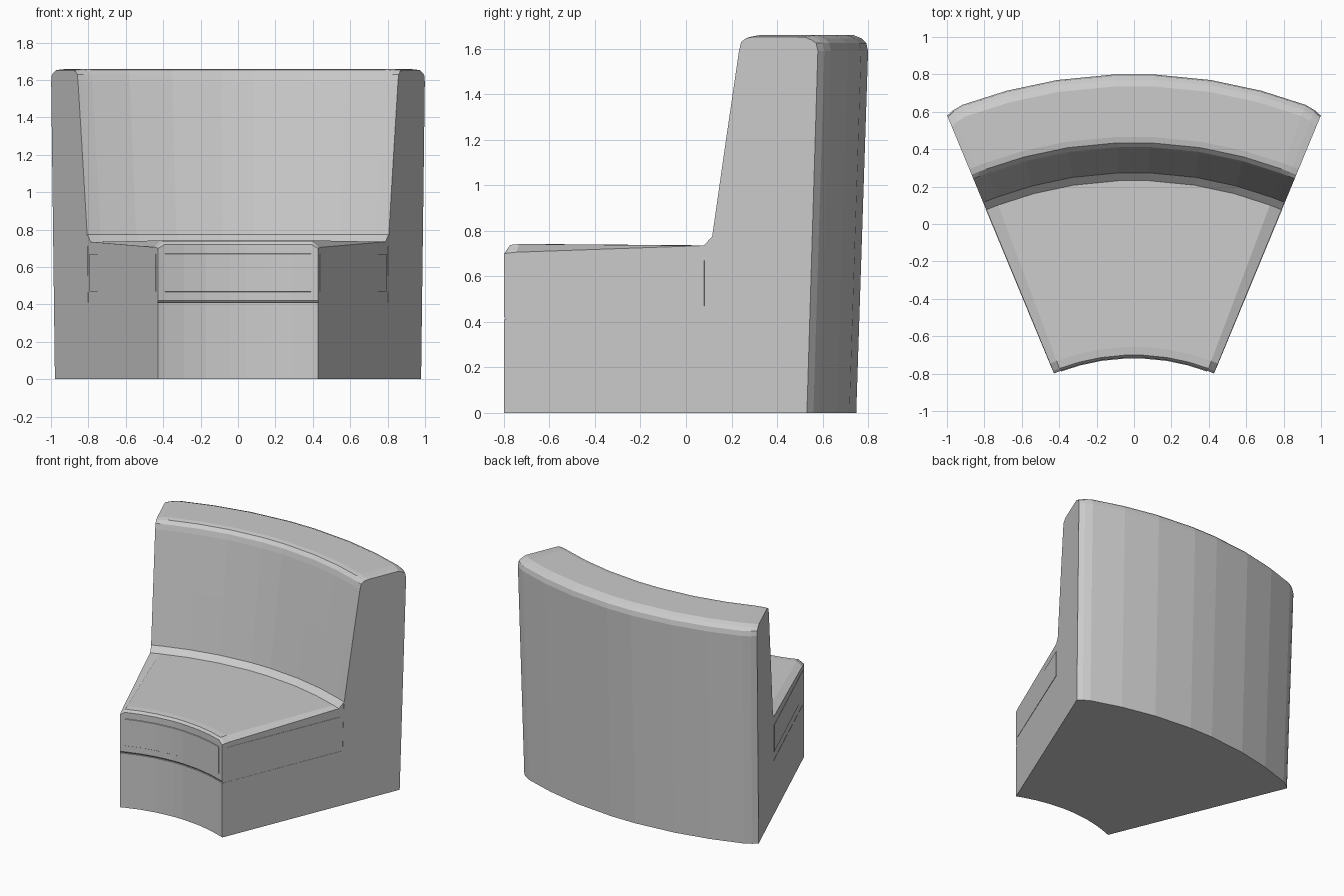
import bpy, bmesh
from math import sin, cos, radians

if "Cube" in bpy.data.objects:
    bpy.data.objects.remove(bpy.data.objects["Cube"])

CENTRE_Y = -1.832  # common centre of all the arcs


def sweep(name, angles, profile):
    """Sweep a closed (radius, height) profile around the arc; profile depends on angle."""
    bm = bmesh.new()
    rings = []
    for a in angles:
        t = radians(a)
        rings.append([bm.verts.new((r * sin(t), CENTRE_Y + r * cos(t), z))
                      for r, z in profile(a)])
    n = len(rings[0])
    for p, q in zip(rings, rings[1:]):
        for i in range(n):
            j = (i + 1) % n
            bm.faces.new((p[i], p[j], q[j], q[i]))
    bm.faces.new(rings[0])
    bm.faces.new(rings[-1][::-1])
    bmesh.ops.recalc_face_normals(bm, faces=bm.faces)
    mesh = bpy.data.meshes.new(name)
    bm.to_mesh(mesh)
    bm.free()
    obj = bpy.data.objects.new(name, mesh)
    bpy.context.collection.objects.link(obj)
    return obj


def mirrored(half):
    return [-a for a in reversed(half)] + half


# Base and backrest: one L-shaped shell, back corners and top eased at the ends
def body_profile(a):
    edge = max(0.0, (abs(a) - 21.0) / 1.5)
    b = 0.024 * edge ** 1.0 if abs(a) > 21 else 0.0
    top = 1.66 - 0.008 * edge
    return [(1.118, 0), (1.118, 0.41), (2.095, 0.41), (2.105, 0.76),
            (2.17, 1.18), (2.235, 1.59), (2.245, 1.63), (2.268, top - 0.006),
            (2.30, top), (2.57 - b, top), (2.605 - b, top - 0.014),
            (2.626 - b, 1.625), (2.634 - b, 1.59), (2.582 - b, 0)]


sweep("base_and_backrest", mirrored([2.2, 9, 15, 20.4, 21.6, 22.5]), body_profile)


# Seat cushion: crowned top that falls away at the front and along both sides
def cushion_profile(a):
    side = abs(a) > 21.5
    front = 0.70 if side else 0.72
    rim = 0.706 if side else 0.742
    return [(1.128, 0.41), (1.118, 0.422), (1.118, front), (1.132, rim - 0.004),
            (1.175, rim), (2.065, 0.735), (2.108, 0.775), (2.108, 0.41)]


sweep("seat_cushion", mirrored([2.2, 9, 15, 20.6, 22.45]), cushion_profile)

# Shallow panels on the two cushion ends
for side, label in ((-1, "left"), (1, "right")):
    sweep(label + "_side_panel", [side * 22.3, side * 22.54],
          lambda a: [(1.15, 0.47), (1.15, 0.67), (2.07, 0.67), (2.07, 0.47)])

# Thin band across the cushion front
sweep("front_band", mirrored([2.2, 9, 15, 20.5]),
      lambda a: [(1.114, 0.47), (1.114, 0.67), (1.13, 0.68), (1.13, 0.46)])
